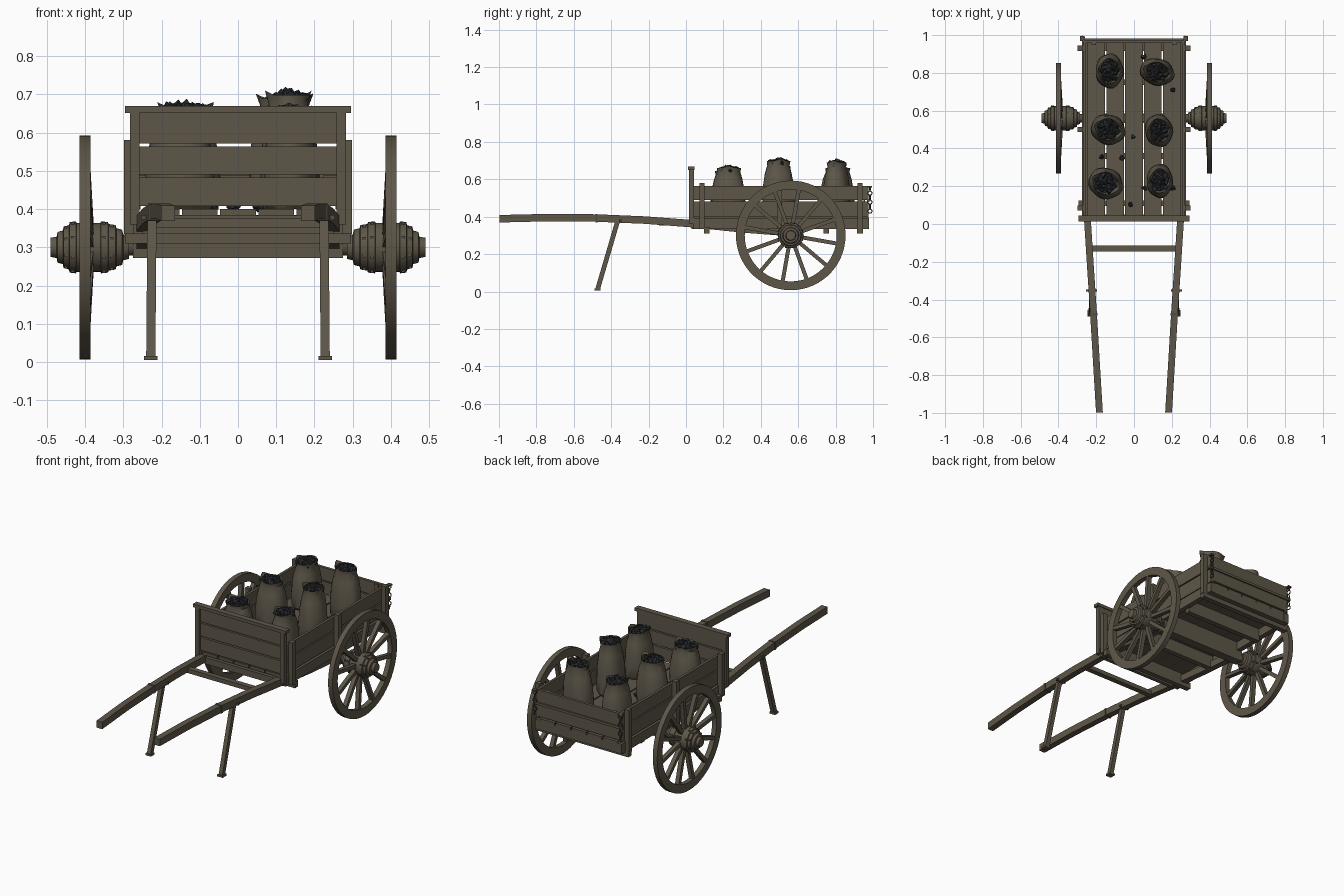
import bpy, bmesh, math, random
from mathutils import Vector, Matrix

if "Cube" in bpy.data.objects:
    bpy.data.objects.remove(bpy.data.objects["Cube"])

random.seed(4)

def material(name, col):
    m = bpy.data.materials.new(name)
    m.diffuse_color = (*col, 1)
    m.use_nodes = True
    m.node_tree.nodes["Principled BSDF"].inputs["Base Color"].default_value = m.diffuse_color
    return m

WOOD = material("weathered_wood", (0.112, 0.094, 0.066))
SACK = material("sack_cloth", (0.115, 0.098, 0.07))
IRON = material("dull_iron", (0.085, 0.074, 0.056))
COAL = material("coal", (0.022, 0.024, 0.026))

def finish(name, bm, mats, smooth=False):
    bmesh.ops.recalc_face_normals(bm, faces=bm.faces)
    me = bpy.data.meshes.new(name)
    bm.to_mesh(me)
    bm.free()
    ob = bpy.data.objects.new(name, me)
    bpy.context.collection.objects.link(ob)
    for m in mats:
        me.materials.append(m)
    if smooth:
        bpy.ops.object.select_all(action='DESELECT')
        ob.select_set(True)
        bpy.context.view_layer.objects.active = ob
        bpy.ops.object.shade_smooth_by_angle(angle=math.radians(35))
    return ob

def sweep(name, pts, a, b, mat=WOOD):
    """Rectangular bar along pts; a and b are half-extent vectors of the section."""
    bm = bmesh.new()
    a, b = Vector(a), Vector(b)
    rings = [[bm.verts.new(Vector(p) + i * a + j * b)
              for i, j in ((-1, -1), (1, -1), (1, 1), (-1, 1))] for p in pts]
    for r, s in zip(rings, rings[1:]):
        for k in range(4):
            bm.faces.new((r[k], r[(k + 1) % 4], s[(k + 1) % 4], s[k]))
    bm.faces.new(rings[0])
    bm.faces.new(rings[-1])
    return finish(name, bm, [mat])

def box(name, x0, x1, y0, y1, z0, z1, mat=WOOD):
    x, z = (x0 + x1) / 2, (z0 + z1) / 2
    return sweep(name, [(x, y0, z), (x, y1, z)], ((x1 - x0) / 2, 0, 0), (0, 0, (z1 - z0) / 2), mat)

def side_box(name, s, x0, x1, *rest, mat=WOOD):
    return box(name, min(s * x0, s * x1), max(s * x0, s * x1), *rest, mat=mat)

def lathe_x(name, prof, cy, cz, closed=False, segs=48, mat=WOOD):
    """Turned part around a sideways axis; prof holds (x, radius)."""
    bm = bmesh.new()
    rings = [[bm.verts.new((x, cy + r * math.cos(math.tau * k / segs), cz + r * math.sin(math.tau * k / segs)))
              for k in range(segs)] for x, r in prof]
    pairs = list(zip(rings, rings[1:]))
    if closed:
        pairs.append((rings[-1], rings[0]))
    else:
        bm.faces.new(rings[0])
        bm.faces.new(rings[-1])
    for r, s in pairs:
        for k in range(segs):
            bm.faces.new((r[k], r[(k + 1) % segs], s[(k + 1) % segs], s[k]))
    return finish(name, bm, [mat], True)

# Floor planks and cross beams
for k in range(5):
    x = -0.2 + 0.1 * k
    box("floor_plank", x - 0.0465, x + 0.0465 , 0.03, 0.975, 0.383, 0.40)
for y in (0.11, 0.36, 0.75, 0.93):
    w = 0.295 if y in (0.11, 0.93) else 0.25
    box("cross_beam", -w, w, y - 0.015, y + 0.015, 0.31, 0.345)
    box("floor_joist", -0.25, 0.25, y - 0.015, y + 0.015, 0.345, 0.383)
box("rear_sill", -0.27, 0.27, 0.945, 0.975, 0.335, 0.385)

# Front panel
for z0, z1 in ((0.408, 0.482), (0.49, 0.564), (0.571, 0.652)):
    box("front_plank", -0.262, 0.262, 0.026, 0.04, z0, z1)
box("front_cap_rail", -0.295, 0.295, 0.012, 0.045, 0.651, 0.669)
box("front_sill", -0.25, 0.25, 0.03, 0.05, 0.335, 0.372)

# Tailgate
for z0, z1 in ((0.41, 0.482), (0.488, 0.562)):
    box("tailgate_plank", -0.262, 0.262, 0.958, 0.974, z0, z1)
box("tailgate_pin_bar", -0.285, 0.285, 0.968, 0.982, 0.478, 0.492)

hub = [(0.285, 0.03), (0.30, 0.034), (0.303, 0.046), (0.318, 0.05), (0.32, 0.058), (0.338, 0.061),
       (0.34, 0.066), (0.358, 0.068), (0.36, 0.064), (0.422, 0.064), (0.424, 0.068), (0.44, 0.066),
       (0.442, 0.058), (0.456, 0.054), (0.458, 0.044), (0.472, 0.04), (0.474, 0.028), (0.49, 0.025)]
WY, WZ = 0.56, 0.30

for s in (-1, 1):
    # Side walls, posts and sill
    for z0, z1 in ((0.40, 0.481), (0.488, 0.564)):
        side_box("side_plank", s, 0.255, 0.27, 0.04, 0.975, z0, z1)
    side_box("side_sill", s, 0.245, 0.275, 0.04, 0.978, 0.335, 0.392)
    side_box("front_post", s, 0.257, 0.283, 0.015, 0.042, 0.36, 0.655)
    for y in (0.085, 0.50, 0.93):
        side_box("side_post", s, 0.27, 0.298, y - 0.014, y + 0.014, 0.335, 0.58)
    side_box("tailgate_post", s, 0.20, 0.225, 0.948, 0.958, 0.40, 0.56)

    # Shaft and strap
    path = [(0.183, -0.997, 0.389), (0.198, -0.75, 0.395), (0.214, -0.48, 0.393),
            (0.231, -0.22, 0.382), (0.247, 0.03, 0.363), (0.247, 0.3, 0.335), (0.247, 0.56, 0.315)]
    sweep("shaft", [(s * x, y, z) for x, y, z in path], (0.018, 0, 0), (0, 0, 0.02))
    side_box("shaft_strap", s, 0.194, 0.235, -0.485, -0.472, 0.37, 0.415, mat=IRON)

    # Prop leg with foot and pin
    sweep("prop_leg", [(s * 0.225, -0.366, 0.375), (s * 0.228, -0.472, 0.014)],
          (0.012, 0, 0), (0, 0.013, 0))
    side_box("prop_foot", s, 0.211, 0.246, -0.49, -0.456, 0.005, 0.016)
    side_box("prop_pin", s, 0.195, 0.253, -0.358, -0.346, 0.372, 0.384, mat=IRON)

    # Wheel
    lathe_x("wheel_rim", [(s * 0.386, 0.246), (s * 0.386, 0.293), (s * 0.414, 0.293), (s * 0.414, 0.246)],
            WY, WZ, closed=True, segs=60)
    lathe_x("wheel_hub", [(s * x, r) for x, r in hub], WY, WZ, segs=32)
    for k in range(12):
        t = math.radians(30 * k - 10)
        c, d = math.cos(t), math.sin(t)
        sweep("wheel_spoke", [(s * 0.389, WY + 0.055 * c, WZ + 0.055 * d),
                              (s * 0.40, WY + 0.25 * c, WZ + 0.25 * d)],
              (0.012, 0, 0), (0, -0.0105 * d, 0.0105 * c))
    # Hub studs
    for x, r in ((0.33, 0.06), (0.35, 0.068), (0.432, 0.067), (0.45, 0.056)):
        for k in range(8):
            t = math.tau * (k + 0.5) / 8
            y, z = WY + r * math.cos(t), WZ + r * math.sin(t)
            side_box("hub_stud", s, x - 0.004, x + 0.004, y - 0.004, y + 0.004, z - 0.004, z + 0.004, mat=IRON)

    # Tailgate chain
    for k in range(6):
        bpy.ops.mesh.primitive_torus_add(major_radius=0.011, minor_radius=0.0028, major_segments=12,
            minor_segments=6, location=(s * 0.272, 0.984, 0.55 - 0.024 * k),
            rotation=(math.pi / 2, 0, math.pi / 2 * (k % 2) + 0.3))
        bpy.context.object.name = "chain_link"
        bpy.context.object.data.materials.append(IRON)
    side_box("chain_hook", s, 0.262, 0.285, 0.97, 0.995, 0.556, 0.564, mat=IRON)

# Axle and shaft crossbar
box("axle_beam", -0.275, 0.275, 0.535, 0.585, 0.272, 0.33)
box("axle_block", -0.25, 0.25, 0.54, 0.58, 0.33, 0.383)
lathe_x("axle_rod", [(-0.40, 0.022), (0.40, 0.022)], WY, WZ, segs=16, mat=IRON)
box("shaft_crossbar", -0.23, 0.23, -0.145, -0.115, 0.352, 0.376)

def lump(bm, pos, size, index=0):
    res = bmesh.ops.create_icosphere(bm, subdivisions=1, radius=size, matrix=Matrix.Translation(pos))
    for v in res["verts"]:
        v.co += Vector([random.uniform(-0.3, 0.3) * size for _ in range(3)])
        for f in v.link_faces:
            f.material_index = index

# Coal sacks: gathered cloth body with pointed ears, heaped with lumps
def sack(x, y, top, rx, ry, turn):
    n, base, h = 24, 0.40, top - 0.42
    prof = [(0.85, 0), (1.0, 0.06), (1.03, 0.3), (0.98, 0.55), (0.85, 0.78), (0.70, 0.92), (0.74, 1.0), (0.62, 0.92)]
    place = Matrix.Translation((x, y, base)) @ Matrix.Rotation(turn, 4, 'Z')
    bm = bmesh.new()
    rings = []
    for i, (r, z) in enumerate(prof):
        ring = []
        for k in range(n):
            t = math.tau * k / n
            ear = max(0, math.cos(2 * t)) ** 4 if i == 6 else 0
            q = r * (1 + 0.03 * math.sin(5 * t + i)) + 0.12 * ear
            ring.append(bm.verts.new(place @ Vector((rx * q * math.cos(t), ry * q * math.sin(t),
                                                     h * z + 0.012 * ear))))
        rings.append(ring)
    for r, s in zip(rings, rings[1:]):
        for k in range(n):
            bm.faces.new((r[k], r[(k + 1) % n], s[(k + 1) % n], s[k]))
    bm.faces.new(rings[0])
    bm.faces.new(rings[-1]).material_index = 1
    for k in range(22):
        t, q = k * 2.4, 0.62 * math.sqrt(k / 22)
        p = place @ Vector((rx * q * math.cos(t), ry * q * math.sin(t), h + 0.004 - 0.02 * q))
        lump(bm, p, random.uniform(0.012, 0.017), 1)
    finish("coal_sack", bm, [SACK, COAL], True)

for args in ((-0.13, 0.81, 0.68, 0.072, 0.09, 0), (0.122, 0.805, 0.71, 0.09, 0.07, -0.25),
             (-0.137, 0.50, 0.688, 0.09, 0.078, -0.3), (0.132, 0.495, 0.718, 0.072, 0.085, 0.2),
             (-0.15, 0.215, 0.665, 0.09, 0.08, -0.4), (0.136, 0.228, 0.68, 0.068, 0.088, 0)):
    sack(*args)

# Loose coal on the floor
bm = bmesh.new()
for x, y in ((0.05, 0.885), (0.205, 0.71), (-0.005, 0.46), (-0.17, 0.355), (-0.065, 0.35),
             (0.055, 0.19), (-0.02, 0.105), (0.205, 0.19)):
    lump(bm, Vector((x, y, 0.409)), 0.014)
finish("loose_coal", bm, [COAL])
